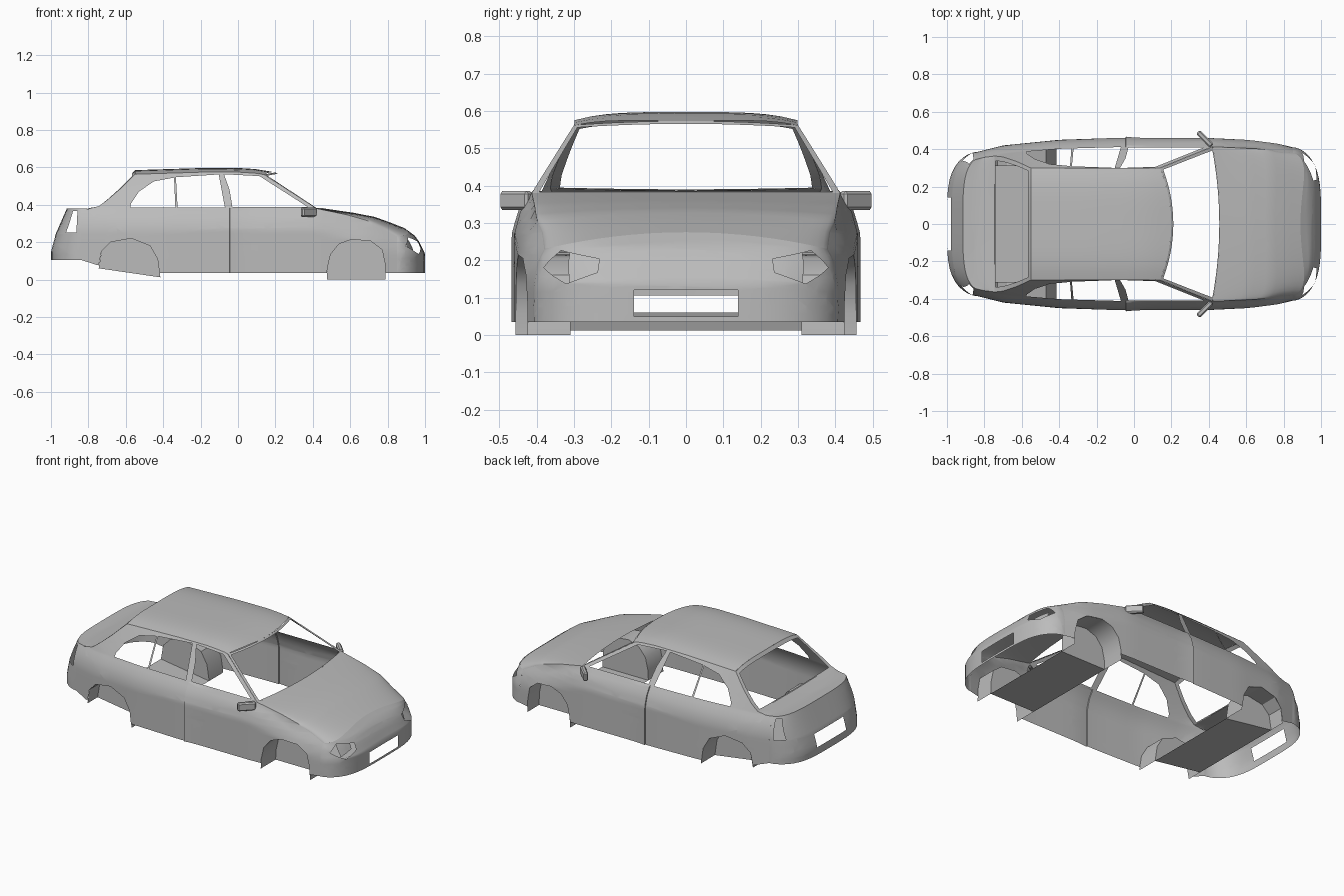
import bpy, bmesh, math
from mathutils import Vector
from mathutils.geometry import tessellate_polygon

cube = bpy.data.objects.get("Cube")
if cube:
    bpy.data.objects.remove(cube, do_unlink=True)

grey = bpy.data.materials.new("body grey")
grey.use_nodes = True
grey.diffuse_color = (0.5, 0.5, 0.5, 1)
grey.node_tree.nodes["Principled BSDF"].inputs["Base Color"].default_value = (0.5, 0.5, 0.5, 1)


def interp(x, table):
    """Piecewise linear lookup, clamped at both ends."""
    if x <= table[0][0]:
        return table[0][1]
    for (a, p), (b, q) in zip(table, table[1:]):
        if x <= b:
            return p + (q - p) * (x - a) / (b - a)
    return table[-1][1]


def along(points, v):
    """Point at fraction v along a list of points."""
    n = len(points) - 1
    return [interp(v * n, [(i, p[k]) for i, p in enumerate(points)]) for k in (0, 1)]


def finish(name, bm, mirror=False):
    mesh = bpy.data.meshes.new(name)
    bm.to_mesh(mesh)
    bm.free()
    mesh.materials.append(grey)
    mesh.polygons.foreach_set("use_smooth", [True] * len(mesh.polygons))
    mesh.set_sharp_from_angle(angle=math.radians(32))
    obj = bpy.data.objects.new(name, mesh)
    bpy.context.collection.objects.link(obj)
    if mirror:
        mod = obj.modifiers.new("mirror", 'MIRROR')
        mod.use_axis = (False, True, False)
        mod.use_mirror_merge = False
    return obj


def panel(name, outline, holes, cuts, shape, mirror=False, extra=()):
    """Flat outline with holes, sliced into a grid and bent by shape(a, b)."""
    loops = [[Vector((a, b, 0)) for a, b in loop] for loop in [outline] + holes]
    bm = bmesh.new()
    verts = [bm.verts.new(p) for loop in loops for p in loop]
    for tri in tessellate_polygon(loops):
        bm.faces.new([verts[i] for i in tri])
    for axis in (0, 1):
        lo = min(p[axis] for p in outline)
        hi = max(p[axis] for p in outline)
        n = cuts[axis]
        places = [lo + (hi - lo) * i / n for i in range(1, n)]
        if axis == 0:
            places += extra
        normal = Vector((1, 0, 0)) if axis == 0 else Vector((0, 1, 0))
        for c in places:
            bmesh.ops.bisect_plane(bm, geom=bm.verts[:] + bm.edges[:] + bm.faces[:],
                                   dist=1e-5, plane_co=normal * c, plane_no=normal)
    for v in bm.verts:
        v.co = Vector(shape(v.co.x, v.co.y))
    bmesh.ops.recalc_face_normals(bm, faces=bm.faces)
    bm.normal_update()
    middle = Vector((0, 0, 0.2))
    if sum(f.normal.dot(f.calc_center_median() - middle) * f.calc_area() for f in bm.faces) < 0:
        bmesh.ops.reverse_faces(bm, faces=bm.faces)
    return finish(name, bm, mirror)


def rect(a0, a1, b0, b1):
    return [(a0, b0), (a1, b0), (a1, b1), (a0, b1)]


def flip(loop):
    return [(-a, b) for a, b in loop]


# Body width: plan outline, tumblehome above the waist, and a step at the door seam
PLAN = [(-.84, .385), (-.7, .42), (-.4, .45), (-.1, .46), (.4, .46), (.7, .445), (.85, .41)]
WAIST = [(.27, 1), (.33, .965), (.38, .9)]
SEAM = -.045


def width(x, z):
    p = interp(x, PLAN)
    if z > .38 and x < .45:
        return p * .9 + (.295 - p * .9) * (z - .38) / .19
    w = p * interp(z + interp(x, [(.42, 0), (.85, .13)]), WAIST)
    if x > SEAM:
        w += .007 * max(0, 1 - (x - SEAM) / .07)
    return w


# Side panels with wheel arches and window openings
FRONT_ARCH = [(.475, 0), (.478, .06), (.495, .135), (.54, .19), (.61, .215),
              (.71, .205), (.77, .16), (.787, .08), (.79, 0)]
REAR_ARCH = [(-.745, .06), (-.73, .15), (-.68, .2), (-.57, .22), (-.47, .18),
             (-.43, .11), (-.415, .012)]
REAR_EDGE = [(-.55, .563), (-.63, .485), (-.7, .425), (-.745, .392)]
HOOD_FALL = [(0, 1), (.37, .78), (.63, .57), (.82, .29), (1, 0)]
ROOF = [(-.55, .585), (-.2, .596), (0, .597), (.1, .59), (.2, .573)]

hood_edge = [(.42 + .43 * r, .23 + .15 * g) for r, g in HOOD_FALL]
roof_edge = [(x, interp(x, ROOF) - .022) for x in (.14, .1, 0, -.2)]
side = ([(-.84, .105)] + [(-.745, .075)] + REAR_ARCH[1:-1] + [(-.42, .035)]
        + [(.476, .035)] + FRONT_ARCH[1:-1] + [(.789, .035), (.85, .035)]
        + hood_edge[::-1] + roof_edge + REAR_EDGE + [(-.8, .378), (-.84, .38)])
windows = [
    [(-.575, .385), (-.335, .385), (-.342, .545), (-.45, .525), (-.53, .47), (-.573, .405)],
    [(-.323, .385), (-.07, .385), (-.103, .562), (-.332, .547)],
    [(-.03, .387), (.375, .387), (.115, .553), (-.075, .563), (-.045, .48)],
]
panel("side_panel", side, windows, (26, 18), lambda x, z: (x, width(x, z), z),
      mirror=True, extra=[SEAM, SEAM + .001])


# Rounded bumper ends share one corner curve
def corner(u):
    s = math.sin(u * math.pi / 2)
    return s, max(0, 1 - s ** 4) ** .6


def front_end(u, v):
    s, f = corner(u)
    z = .035 + v * (.24 - .045 * s * s)
    xc = interp(z, [(.14, 1), (.2, .97), (.235, .945), (.275, .89)])
    return .85 + (xc - .85) * f, s * width(.85, min(z, .23)), z


def rear_end(u, v):
    s, f = corner(u)
    z = .105 + v * .275
    xc = interp(z, [(.157, 1), (.243, .975), (.38, .915)])
    return -.84 - (xc - .84) * f, s * width(-.84, z), z


headlight = [(.4, .59), (.57, .48), (.8, .73), (.68, .93), (.4, .75)]
panel("front_bumper", rect(-1, 1, 0, 1),
      [rect(-.22, .22, .06, .36), headlight, flip(headlight)], (24, 10), front_end)
taillight = [(.67, .53), (.89, .53), (.87, .95), (.72, .95)]
panel("rear_bumper", rect(-1, 1, 0, 1),
      [rect(-.24, .24, .17, .45), taillight, flip(taillight)], (24, 8), rear_end)


# Headlight buckets set behind the openings
def bucket(u, v):
    x, y, z = front_end(u, v)
    return x - .045, y, z


panel("headlight_bucket", [(.38, .55), (.55, .47), (.6, .88), (.38, .78)], [], (3, 3),
      bucket, mirror=True)


# Bonnet and rear deck run from the glass to the bumper tops
def hood(u, r):
    s = corner(u)[0]
    ex, ey, ez = front_end(u, 1)
    x0 = .46 - .04 * s * s
    g = interp(r, HOOD_FALL)
    y = s * width(.42 + .43 * r, .23 + .15 * g)
    return x0 + (ex - x0) * r, y, ez + (.38 - ez) * g


def deck(u, r):
    s = corner(u)[0]
    ex = rear_end(u, 1)[0]
    x = -.745 + (ex + .745) * r
    z = interp(r, [(0, .392), (.58, .378), (1, .38)])
    return x, s * width(-.745 - .095 * r, z), z - .006 * (1 - s * s) * (1 - r)


panel("bonnet", rect(-1, 1, 0, 1), [], (24, 16), hood)
panel("rear_deck", rect(-1, 1, 0, 1), [], (24, 6), deck)


# Roof
def roof(a, t):
    x = -.55 + a * (.75 - .06 * t * t)
    return x, t * .299, interp(x, ROOF) - .022 * t ** 4


panel("roof", rect(0, 1, -1, 1), [], (14, 14), roof)


# Thin frames around the windscreen and the rear window
def rear_frame(t, v):
    x, z = along(REAR_EDGE, v)
    lift = .022 * (1 - t ** 4) * (1 - v) - .006 * (1 - t * t) * v
    return x, t * width(x, z), z + lift


def screen_frame(t, v):
    x = .14 + .28 * v
    z = .562 - .182 * v
    bow = 1 - t * t
    return (x + bow * (.06 - .02 * v), t * width(x, z), z + .011 * bow * (1 - v))


panel("rear_window_frame", rect(-1, 1, 0, 1), [rect(-.93, .93, .07, .97)], (12, 9), rear_frame)
panel("windscreen_frame", rect(-1, 1, 0, 1), [rect(-.955, .955, .04, .985)], (12, 4), screen_frame)


# Wheel wells: arch liner, inner wall and the floor plate between them
INNER = .31
for place, arch in (("front", FRONT_ARCH), ("rear", REAR_ARCH)):
    def liner(k, d, arch=arch):
        x, z = along(arch, k)
        return x, INNER + d * (width(x, z) - INNER), z

    panel(place + "_wheel_liner", rect(0, 1, 0, 1), [], (len(arch) - 1, 1), liner, mirror=True)
    panel(place + "_wheel_wall", arch, [], (1, 1), lambda x, z: (x, INNER, z), mirror=True)
    ends = [arch[0], arch[-1]]
    panel(place + "_floor", rect(0, 1, -INNER, INNER), [], (1, 1),
          lambda a, y, ends=ends: (along(ends, a)[0], y, along(ends, a)[1]))

# Door mirrors: chamfered blocks angled back, on a short arm
for name, size, spot in (("door_mirror", (.105, .028, .05), (.378, .455, .36)),
                         ("mirror_arm", (.05, .018, .02), (.415, .41, .35))):
    bm = bmesh.new()
    bmesh.ops.create_cube(bm, size=1)
    for v in bm.verts:
        v.co = Vector(c * s for c, s in zip(v.co, size))
    bmesh.ops.bevel(bm, geom=bm.edges[:], offset=.007, segments=1, affect='EDGES')
    turn = math.radians(135)
    for v in bm.verts:
        x, y, z = v.co
        v.co = Vector((x * math.cos(turn) - y * math.sin(turn) + spot[0],
                       x * math.sin(turn) + y * math.cos(turn) + spot[1], z + spot[2]))
    finish(name, bm, mirror=True)
